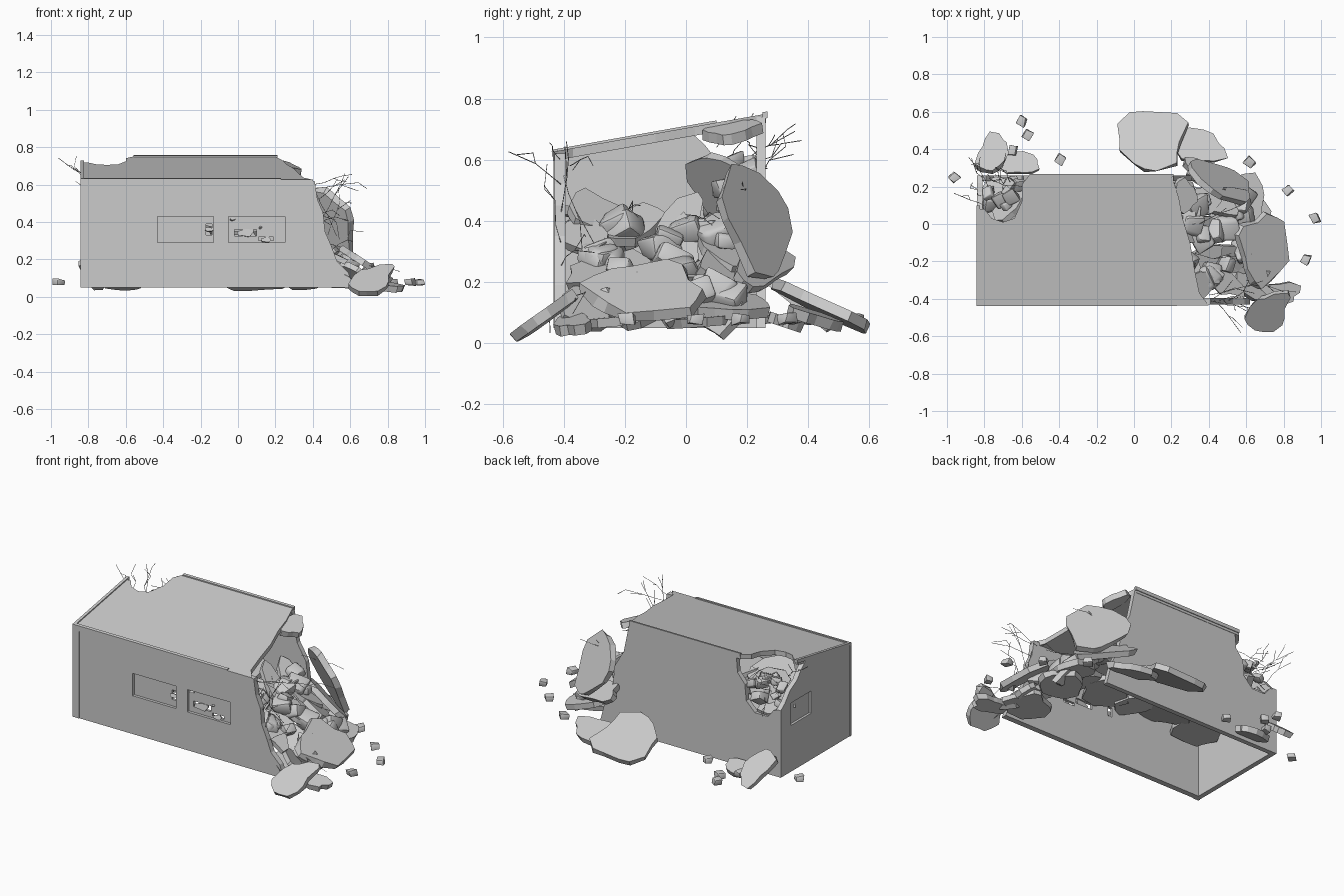
import bpy, bmesh, math, random
from mathutils import Vector as V, Euler

if "Cube" in bpy.data.objects:
    bpy.data.objects.remove(bpy.data.objects["Cube"])

random.seed(11)


def finish(name, bm, smooth=None):
    bmesh.ops.recalc_face_normals(bm, faces=bm.faces)
    me = bpy.data.meshes.new(name)
    bm.to_mesh(me)
    bm.free()
    ob = bpy.data.objects.new(name, me)
    bpy.context.collection.objects.link(ob)
    if smooth:
        bpy.context.view_layer.objects.active = ob
        ob.select_set(True)
        bpy.ops.object.shade_smooth_by_angle(angle=math.radians(smooth))
        ob.select_set(False)
    return ob


def prism(name, pts, ext):
    """Extrude a planar outline along a vector."""
    bm = bmesh.new()
    f = bm.faces.new([bm.verts.new(p) for p in pts])
    r = bmesh.ops.extrude_face_region(bm, geom=[f])
    bmesh.ops.translate(bm, vec=ext, verts=[g for g in r['geom'] if isinstance(g, bmesh.types.BMVert)])
    return finish(name, bm)


def box(name, lo, hi):
    x0, y0, z0 = lo
    x1, y1, z1 = hi
    return prism(name, [(x0, y0, z0), (x1, y0, z0), (x1, y1, z0), (x0, y1, z0)], (0, 0, z1 - z0))


def cut(ob, lo, hi):
    c = box("cutter", lo, hi)
    c.hide_render = True
    m = ob.modifiers.new("cut", 'BOOLEAN')
    m.object, m.operation, m.solver = c, 'DIFFERENCE', 'EXACT'
    bpy.context.view_layer.objects.active = ob
    bpy.ops.object.modifier_apply(modifier=m.name)
    bpy.data.objects.remove(c)


def slab(name, c, u, v, t=0.035, n=14, rough=0.09):
    """Broken concrete plate: lumpy irregular outline on half axes u, v."""
    c, u, v = V(c), V(u), V(v)
    nrm = u.cross(v).normalized() * t
    p2, p3 = random.uniform(0, 6.28), random.uniform(0, 6.28)
    bm = bmesh.new()
    top, low = [], []
    for i in range(n):
        a = math.tau * (i + random.uniform(-.3, .3)) / n
        r = 1.03 + random.uniform(-rough, rough) + .09 * math.cos(3 * a + p2) + .07 * math.cos(4 * a + p3)
        p = (u * math.cos(a) + v * math.sin(a)) * r
        for ring, k, s in ((top, random.uniform(.94, 1), .5), (low, random.uniform(.86, 1), -.5)):
            q = c + p * k + nrm * s
            q.z = max(q.z, 0.005)
            ring.append(bm.verts.new(q))
    bm.faces.new(top)
    bm.faces.new(low[::-1])
    for i in range(n):
        j = (i + 1) % n
        bm.faces.new((top[i], low[i], low[j], top[j]))
    return finish(name, bm)


def rock(name, c, size, bev=0.3, tilt=.6):
    """Rounded rubble lump."""
    bm = bmesh.new()
    bmesh.ops.create_cube(bm, size=1)
    for w in bm.verts:
        w.co += V([random.uniform(-.15, .15) for _ in range(3)])
    if bev:
        bmesh.ops.bevel(bm, geom=bm.edges[:], offset=bev * .6, segments=2, profile=.5, affect='EDGES')
    rot = Euler([random.uniform(-tilt, tilt), random.uniform(-tilt, tilt), random.uniform(0, 3)]).to_matrix()
    for w in bm.verts:
        w.co = rot @ V((w.co.x * size, w.co.y * size * .85, w.co.z * size * .65)) + V(c)
    return finish(name, bm, 40)


def rebar(name, start, direction, wobble=0.025):
    """Bent bar with a side twig."""
    cu = bpy.data.curves.new(name, 'CURVE')
    cu.dimensions, cu.bevel_depth, cu.bevel_resolution = '3D', 0.0015, 0
    d, s = V(direction), V(start)
    jit = lambda k: V([random.uniform(-k, k) for _ in range(3)])
    main = [s] + [s + d * k / 4 + jit(wobble * k / 4) for k in range(1, 5)]
    for pts in (main, [main[2], main[2] + d * .3 + jit(.05)]):
        sp = cu.splines.new('POLY')
        sp.points.add(len(pts) - 1)
        for q, p in zip(sp.points, pts):
            q.co = (*p, 1)
    bpy.context.collection.objects.link(bpy.data.objects.new(name, cu))


def roof_z(y):
    return 0.627 + (y + 0.43) * 0.178


# Front wall with two recessed windows, the second broken through
front = [(-.84, .05), (.62, .05), (.59, .13), (.53, .19), (.5, .27), (.465, .35), (.455, .45),
         (.425, .52), (.41, .62), (-.84, .62)]
wall = prism("front_wall", [(x, -.43, z) for x, z in front], (0, .035, 0))
for x0 in (-.43, -.05):
    cut(wall, (x0, -.5, .29), (x0 + .3, -.412, .43))
cut(wall, (-.02, -.5, .325), (.1, -.3, .36))
cut(wall, (.11, -.5, .30), (.19, -.3, .32))
cut(wall, (-.17, -.5, .33), (-.14, -.3, .39))
for i, (x, z, w) in enumerate([(.04, .342, .05), (.15, .305, .03), (-.155, .36, .025), (.12, .37, .008), (-.03, .415, .015)]):
    slab(f"window_debris_{i}", (x, -.415, z), (w, .004, 0), (0, .004, w * .45), .012, 7)

# Left wall with window and broken top corner
left = [(-.43, .05), (.26, .05), (.26, .47), (.22, .5), (.17, .56), (.1, .6), (.06, .65), (.01, .695), (-.43, .62)]
wall = prism("left_wall", [(-.84, y, z) for y, z in left], (.03, 0, 0))
cut(wall, (-1, -.04, .34), (-.825, .16, .48))

# Back wall with broken top corner and broken right end
back = [(-.84, .05), (.42, .05), (.38, .2), (.33, .3), (.31, .45), (.25, .55), (.21, .74),
        (-.53, .74), (-.54, .63), (-.59, .57), (-.6, .47), (-.66, .41), (-.75, .41), (-.79, .46), (-.84, .47)]
prism("back_wall", [(x, .26, z) for x, z in back], (0, -.03, 0))

# Sloping roof with bitten corner and ragged right edge
roof = [(-.835, -.435), (.40, -.435), (.35, -.37), (.325, -.25), (.3, -.1), (.26, .03), (.24, .14), (.2, .262),
        (-.56, .262), (-.6, .21), (-.6, .12), (-.64, .03), (-.7, .01), (-.76, .03), (-.8, .08), (-.835, .08)]
prism("roof", [(x, y, roof_z(y)) for x, y in roof], (0, 0, -.03))


def rim(name, a, b, w):
    (ax, ay), (bx, by), (wx, wy) = a, b, w
    pts = [(ax, ay), (bx, by), (bx + wx, by + wy), (ax + wx, ay + wy)]
    prism(name, [(x, y, roof_z(y) - .015) for x, y in pts], (0, 0, .022))


rim("front_rim", (-.842, -.438), (.23, -.438), (0, .018))
rim("back_rim", (-.56, .266), (.21, .266), (0, -.016))
rim("left_rim", (-.842, -.438), (-.842, .1), (.018, 0))
box("corner_strip", (-.843, -.434, .05), (-.80, -.42, .62))

# Large fallen slabs: centre, half axes
big = [((.10, .445, .12), (.185, 0, .01), (0, .16, -.075)),
       ((.34, .41, .085), (.14, -.02, 0), (0, .09, -.03)),
       ((.47, .22, .40), (.15, -.09, -.02), (.04, .06, -.18)),
       ((.69, -.13, .17), (0, .20, 0), (.13, 0, -.085)),
       ((.58, .14, .12), (.12, .02, -.03), (-.02, .14, 0)),
       ((.715, -.465, .085), (.115, .02, .02), (.01, .10, .07)),
       ((.76, -.37, .06), (.13, .01, -.02), (0, .06, .01)),
       ((-.76, .37, .13), (.08, 0, 0), (.02, .10, -.08)),
       ((-.61, .32, .07), (.11, 0, 0), (0, .06, -.02)),
       ((.27, .15, .69), (.06, .01, -.02), (.01, -.09, -.015)),
       ((.42, .25, .25), (.17, -.07, -.05), (.02, .05, -.05))]
for i, (c, u, v) in enumerate(big):
    slab(f"fallen_slab_{i}", c, u, v)

# Sloping heap inside the open end: plates underneath, lumps above
for i in range(4):
    for j in range(4):
        x = .24 + .12 * i + random.uniform(-.03, .03)
        y = -.32 + .15 * j + random.uniform(-.02, .02)
        z = .40 - (x - .22) * .74 + random.uniform(-.03, .03)
        slab(f"heap_plate_{i}_{j}", (x, y, z), (.095, random.uniform(-.04, .04), random.uniform(-.09, -.03)),
             (random.uniform(-.03, .03), .075, random.uniform(-.05, .05)), .03, 9, .15)
for i in range(22):
    x, y = random.uniform(.25, .6), random.uniform(-.34, .18)
    rock(f"heap_rock_{i}", (x, y, .43 - (x - .22) * .74 + random.uniform(-.02, .02)), random.uniform(.085, .13))
for i, (x, y) in enumerate([(.58, -.25), (.58, .05)]):
    slab(f"base_plate_{i}", (x, y, .07), (.14, .03, 0), (-.03, .12, .01), .03)

# Collapsed rubble layer filling the inside, seen through the open bottom
for i in range(5):
    for j in range(2):
        slab(f"inner_plate_{i}_{j}", (-.66 + .22 * i, -.25 + .32 * j, .38 + random.uniform(-.02, .02)),
             (.14, 0, random.uniform(-.04, .04)), (0, .145, random.uniform(-.04, .04)), .03, 11)

# Broken back corner: crater plates and lumps
slab("crater_back", (-.67, .11, .52), (.09, .09, .02), (.04, -.05, .1), .03)
slab("crater_floor", (-.73, .17, .43), (.09, .01, 0), (0, .08, -.02), .03)
for i in range(14):
    rock(f"crater_rock_{i}", (-.79 + random.uniform(0, .2), .09 + .12 * random.random(),
         random.uniform(.44, .6)), random.uniform(.05, .085), .2)

# Scattered pebbles
pebbles = [(-.6, .55), (-.57, .48), (-.65, .39), (-.39, .35), (-.96, .25), (.62, .33), (.82, .18), (.97, .03), (.92, -.19)]
for i, (x, y) in enumerate(pebbles):
    rock(f"pebble_{i}", (x, y, .078), .05, .08, .1)
rock("pebble_on_slab", (.7, -.26, .155), .05, .08)

# Reinforcing bars at both broken ends
bars = [((.40, -.41, .60), (.22, -.06, .06)), ((.40, -.38, .58), (.30, .06, .02)), ((.43, -.41, .52), (.15, -.14, .12)),
        ((.45, -.41, .42), (.12, .03, .25)), ((.48, -.41, .33), (.08, -.05, .25)), ((.42, -.40, .55), (.12, .08, -.22)),
        ((.5, -.41, .25), (.15, .08, .12)), ((.3, .2, .5), (.3, .0, .0)), ((.35, 0, .42), (.22, .1, .0)),
        ((.3, -.15, .45), (.25, -.05, .0)), ((.55, -.40, .15), (.1, -.1, -.1)), ((.6, -.3, .2), (.25, -.08, -.08)),
        ((-.80, .1, .64), (-.14, .06, .06)), ((-.78, .2, .6), (-.06, .16, .12)), ((-.72, .22, .58), (.03, .14, .08)),
        ((-.80, .22, .52), (-.06, .12, .16)), ((-.82, .15, .6), (-.05, .05, .14)), ((-.66, .22, .6), (-.05, .08, .1)),
        ((-.7, .22, .5), (-.06, .08, -.08)), ((-.62, .22, .55), (-.16, .03, .02)), ((-.6, .2, .66), (-.17, .03, -.02))]
for i, (s, d) in enumerate(bars):
    rebar(f"rebar_{i}", s, d)
